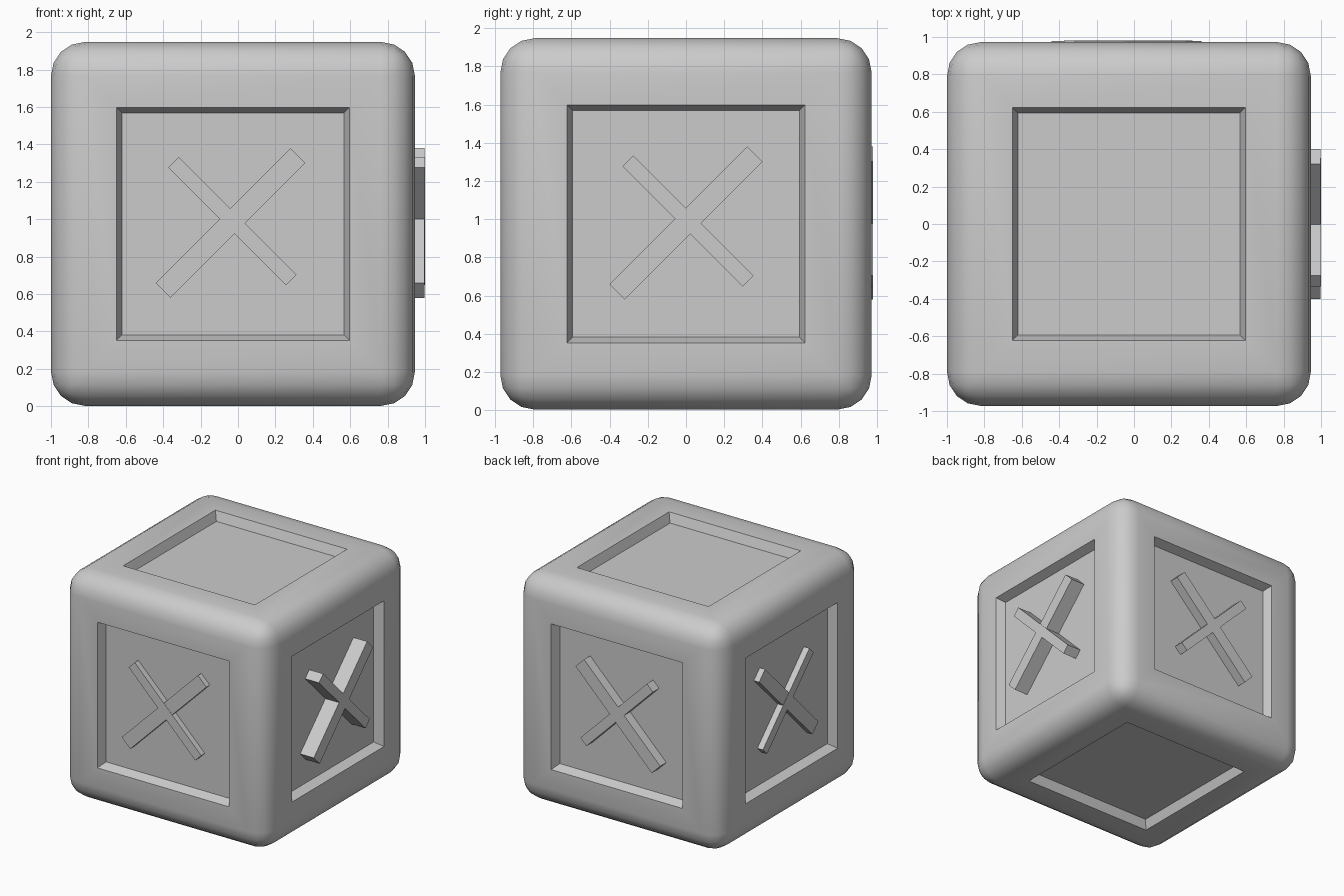
import bpy, bmesh, math
from mathutils import Matrix, Vector

if "Cube" in bpy.data.objects:
    bpy.data.objects.remove(bpy.data.objects["Cube"])

CENTRE = Vector((-0.027, 0, 0.975))
SIZE, BEVEL = 1.945, 0.18


def finish(bm, name):
    mesh = bpy.data.meshes.new(name)
    bm.to_mesh(mesh)
    bm.free()
    obj = bpy.data.objects.new(name, mesh)
    bpy.context.collection.objects.link(obj)
    return obj


# Rounded cube with a recessed square panel on all six sides
bm = bmesh.new()
bmesh.ops.create_cube(bm, size=SIZE)
bmesh.ops.bevel(bm, geom=bm.edges[:], offset=BEVEL, segments=4,
                profile=0.5, affect='EDGES')
panels = [f for f in bm.faces if f.calc_area() > 1]
bmesh.ops.inset_individual(bm, faces=panels, thickness=SIZE / 2 - BEVEL - 0.553)
bmesh.ops.inset_individual(bm, faces=panels, thickness=0.042, depth=-0.077)
bmesh.ops.translate(bm, vec=CENTRE, verts=bm.verts[:])
body = finish(bm, "rounded_cube")
bpy.context.view_layer.objects.active = body
body.select_set(True)
bpy.ops.object.shade_smooth_by_angle(angle=math.radians(35))


def bar(name, centre, length, width, run, tilt, turn):
    """Diagonal bar running right through the cube along x, then turned about z."""
    bm = bmesh.new()
    bmesh.ops.create_cube(bm, size=1)
    m = (Matrix.Translation(centre) @ Matrix.Rotation(turn, 4, 'Z')
         @ Matrix.Rotation(math.radians(tilt), 4, 'X')
         @ Matrix.Diagonal((run, length, width, 1)))
    bm.transform(m)
    finish(bm, name)


# Crossed bars: one wide and one narrow, showing in each side panel
for label, c, run, turn in (
        ("side", Vector((0.0125, 0.0, 0.98)), 1.975, 0),
        ("front_back", Vector((-0.04, 0.0175, 0.98)), 1.925, 0)):
    across = Vector((0, 1, 0))
    if label == "front_back":
        turn, across = math.radians(90), Vector((1, 0, 0))
    # a quarter turn maps local +y to -x, so the tilt is flipped
    s = -1 if turn else 1
    bar(label + "_wide_bar", c, 1.02, 0.113, run - 0.004, 45 * s, turn)
    bar(label + "_narrow_bar", c + across * 0.01 + Vector((0, 0, 0.01)),
        0.89, 0.08, run, -45 * s, turn)
